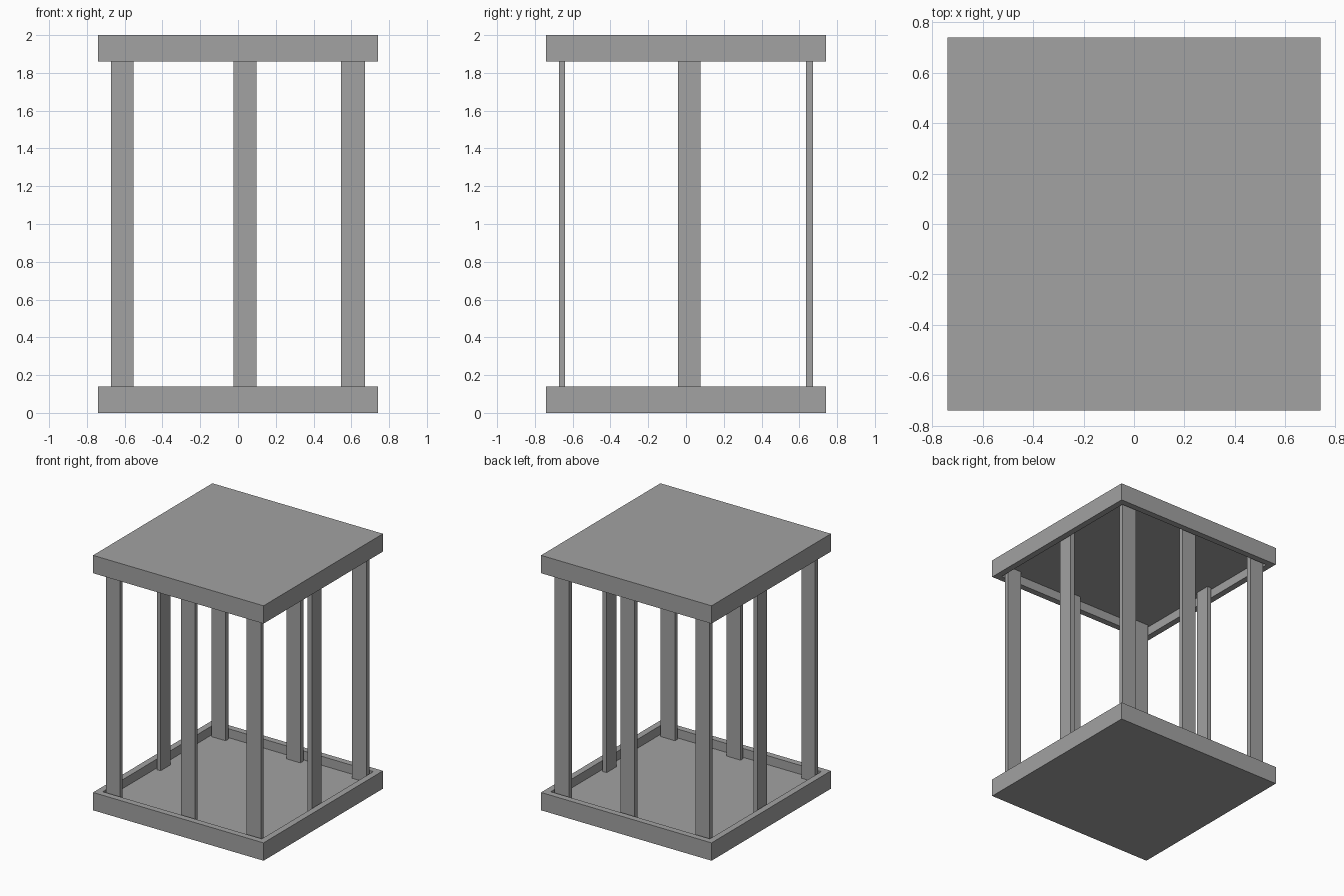
import bpy, bmesh
from mathutils import Matrix, Vector

if "Cube" in bpy.data.objects:
    bpy.data.objects.remove(bpy.data.objects["Cube"])

HALF, PLATE, RIM, DEPTH = 0.74, 0.14, 0.07, 0.07
TOP = 2.0

# Dark grey for every part
grey = bpy.data.materials.new("dark_grey")
grey.diffuse_color = (0.36, 0.36, 0.36, 1)
grey.use_nodes = True
grey.node_tree.nodes["Principled BSDF"].inputs["Base Color"].default_value = grey.diffuse_color


def add_object(name, bm):
    bmesh.ops.recalc_face_normals(bm, faces=bm.faces)
    mesh = bpy.data.meshes.new(name)
    bm.to_mesh(mesh)
    bm.free()
    mesh.materials.append(grey)
    obj = bpy.data.objects.new(name, mesh)
    bpy.context.collection.objects.link(obj)
    return obj


def box(lo, hi):
    lo, hi = Vector(lo), Vector(hi)
    bm = bmesh.new()
    bmesh.ops.create_cube(bm, size=1)
    bmesh.ops.transform(bm, verts=bm.verts, matrix=Matrix.Translation((lo + hi) / 2)
                        @ Matrix.Diagonal((*(hi - lo), 1)))
    return bm


def tray(name, z0, side):
    """Square slab with a shallow recess on its upper (1) or lower (-1) face."""
    bm = box((-HALF, -HALF, z0), (HALF, HALF, z0 + PLATE))
    bm.normal_update()
    face = max(bm.faces, key=lambda f: f.normal.z * side)
    bmesh.ops.inset_region(bm, faces=[face], thickness=RIM)
    floor = bmesh.ops.extrude_discrete_faces(bm, faces=[face])["faces"][0]
    bmesh.ops.translate(bm, verts=floor.verts, vec=(0, 0, -DEPTH * side))
    add_object(name, bm)


# Base and roof trays, recesses facing each other
tray("base_tray", 0, 1)
tray("roof_tray", TOP - PLATE, -1)

Z0, Z1 = DEPTH, TOP - DEPTH

# Three flat posts along the front and along the back
for row, y0, y1 in (("front", -0.673, -0.641), ("back", 0.635, 0.672)):
    for place, x0, x1 in (("left", -0.673, -0.552), ("middle", -0.025, 0.097), ("right", 0.545, 0.672)):
        add_object(f"{row}_{place}_post", box((x0, y0, Z0), (x1, y1, Z1)))

# One flat post in the middle of each side
for place, x0, x1 in (("left", -0.673, -0.641), ("right", 0.635, 0.672)):
    add_object(f"{place}_side_post", box((x0, -0.043, Z0), (x1, 0.077, Z1)))
